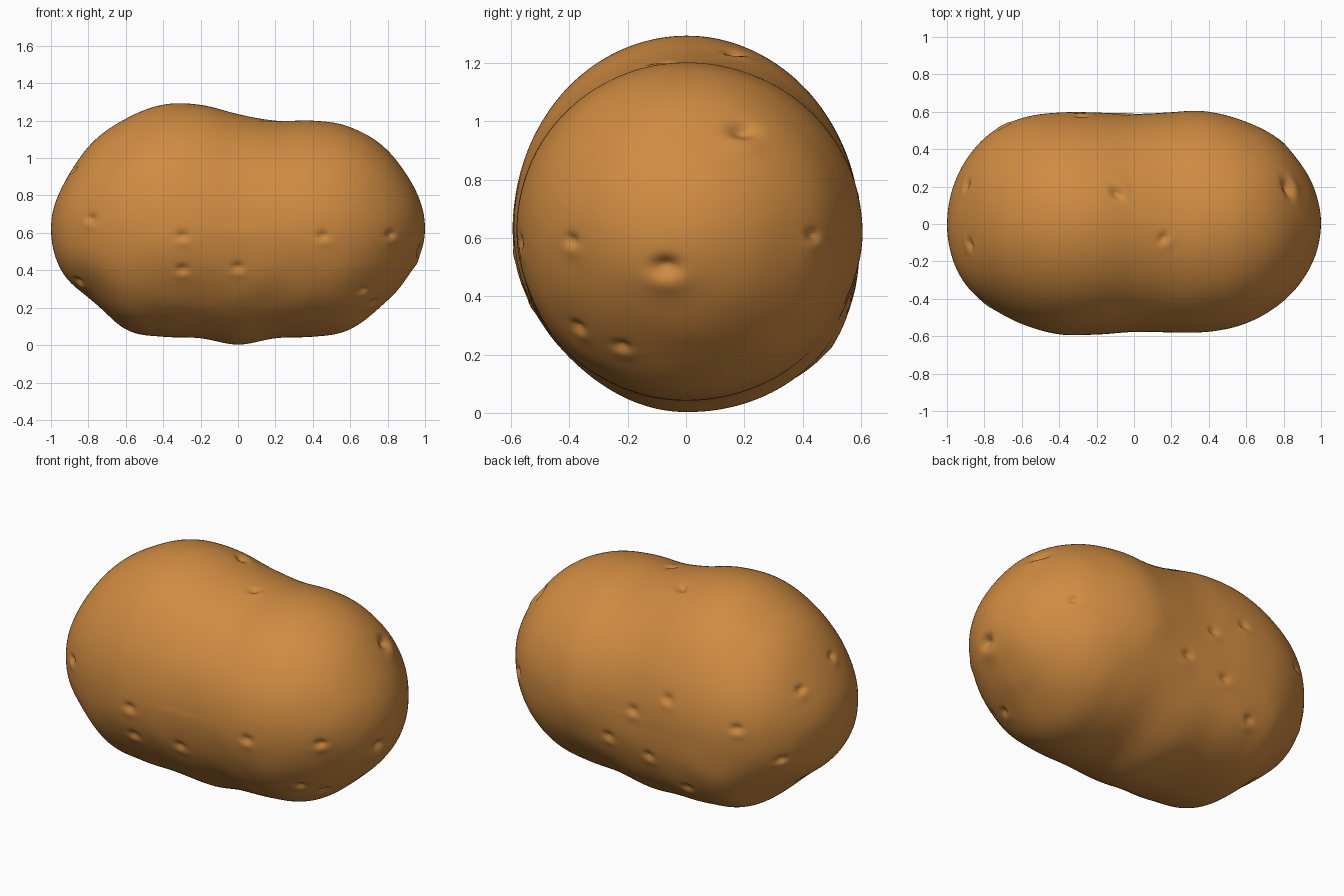
import bpy
import bmesh
from math import cos, sin, pi, exp, sqrt
from mathutils import Vector, noise

default_cube = bpy.data.objects.get("Cube")
if default_cube:
    bpy.data.objects.remove(default_cube, do_unlink=True)

RINGS, SIDES = 240, 240
AXIS_Z = 0.63

# Outline of the tuber at stations along its length
STATIONS = [-.97, -.8, -.6, -.4, -.2, 0, .2, .4, .6, .8, .97]
TOP = [.78, 1.06, 1.21, 1.285, 1.285, 1.235, 1.2, 1.2, 1.165, 1.04, .78]
BOTTOM = [.46, .255, .085, .045, .043, .035, .043, .045, .085, .24, .48]
BACK = [.19, .46, .565, .595, .595, .587, .597, .6, .545, .43, .17]
FRONT = [.19, .42, .535, .59, .59, .575, .58, .575, .53, .41, .17]


def roundness(values):
    """Half-widths divided by those of a unit circle, so the tips stay round."""
    return [v / sqrt(1 - x * x) for v, x in zip(values, STATIONS)]


def smooth_lookup(values, x):
    """Cubic interpolation of a station list, constant past the ends."""
    last = len(STATIONS) - 1
    x = min(max(x, STATIONS[0]), STATIONS[last])
    i = 0
    while i < last - 1 and x > STATIONS[i + 1]:
        i += 1

    def slope(k):
        a, b = max(k - 1, 0), min(k + 1, last)
        return (values[b] - values[a]) / (STATIONS[b] - STATIONS[a])

    h = STATIONS[i + 1] - STATIONS[i]
    t = (x - STATIONS[i]) / h
    ease = t * t * (3 - 2 * t)
    return (values[i] * (1 - ease) + values[i + 1] * ease
            + h * t * (1 - t) * ((1 - t) * slope(i) - t * slope(i + 1)))


def ramp(x, start, end):
    t = min(max((x - start) / (end - start), 0), 1)
    return t * t * (3 - 2 * t)


up = roundness([z - AXIS_Z for z in TOP])
down = roundness([AXIS_Z - z for z in BOTTOM])
back = roundness(BACK)
front = roundness(FRONT)


def ring_point(x, radius, angle):
    c, s = cos(angle), sin(angle)
    power = 2.0
    if c > 0 and s < 0:  # fuller lower back, most of all near one shoulder
        power += 0.2 * ramp(x, 0.4, 0.8)
        power += 0.55 * ramp(x, 0.4, -0.3) * (1 - 0.6 * ramp(x, -0.5, -0.95))
    elif c < 0 and s < 0:  # fuller lower front at the same end
        power += 0.25 * ramp(x, -0.4, -0.8)
    fit = (abs(c) ** power + abs(s) ** power) ** (-1 / power)
    width = smooth_lookup(back if c > 0 else front, x)
    height = smooth_lookup(up if s > 0 else down, x)
    return Vector((x, radius * width * fit * c,
                   AXIS_Z + radius * height * fit * s))


# Loft the body from rings
bm = bmesh.new()
left_tip = bm.verts.new((-1, 0, AXIS_Z))
right_tip = bm.verts.new((1, 0, AXIS_Z))
rings = []
for i in range(1, RINGS):
    t = pi * i / RINGS
    rings.append([bm.verts.new(ring_point(-cos(t), sin(t), 2 * pi * j / SIDES))
                  for j in range(SIDES)])
for j in range(SIDES):
    k = (j + 1) % SIDES
    bm.faces.new((left_tip, rings[0][k], rings[0][j]))
    bm.faces.new((right_tip, rings[-1][j], rings[-1][k]))
    for a, b in zip(rings, rings[1:]):
        bm.faces.new((a[j], a[k], b[k], b[j]))
bmesh.ops.recalc_face_normals(bm, faces=bm.faces)
bm.normal_update()

# Eyes of the tuber: small pits with a swollen lower lip
SMALL_EYES = [
    (-.75, -.38, .67), (-.3, -.55, .59), (-.3, -.52, .42), (0, -.55, .42),
    (.45, -.51, .59), (-.83, -.2, .37), (.8, -.37, .59), (.64, -.34, .32),
    (.8, .45, .61), (.7, -.2, .26), (.16, -.08, 1.2), (-.06, .6, .66),
    (-.29, .53, .78), (-.66, .45, .69), (-.16, .54, .42), (.1, .6, .45),
    (-.8, .3, .52), (-.37, .52, .25), (-.87, .2, .85), (-.86, -.11, .93),
]
LARGE_EYES = [(.97, -.07, .5), (.8, .18, .95)]
TOP_EYE = (-.09, .17, 1.23)

points = [v.co.copy() for v in bm.verts]
normals = [v.normal.copy() for v in bm.verts]
offsets = [0.0] * len(points)


def press_eye(spot, size, depth):
    spot = Vector(spot)
    nearest = min(range(len(points)), key=lambda n: (points[n] - spot).length_squared)
    centre, normal = points[nearest], normals[nearest]
    side = normal.cross(Vector((0, 0, 1))).normalized()
    rise = side.cross(normal)
    for n, p in enumerate(points):
        d = p - centre
        if d.length_squared > (5 * size) ** 2:
            continue
        u, v = d.dot(side) / (1.4 * size), d.dot(rise) / size
        pit = exp(-(u * u + v * v))
        lip = exp(-(u * u + (v + 1.5) ** 2) / 2)
        offsets[n] += depth * (0.3 * lip - pit)


for eye in SMALL_EYES:
    press_eye(eye, 0.021, 0.018)
for eye in LARGE_EYES:
    press_eye(eye, 0.034, 0.032)
press_eye(TOP_EYE, 0.026, 0.026)

# Low ridge the tuber rests on, and gentle unevenness of the skin
for n, p in enumerate(points):
    if p.z < AXIS_Z:
        offsets[n] += 0.032 * exp(-p.x ** 2 / 0.025 - p.y ** 2 / 0.12)
    lower = min(max((0.9 - p.z) / 0.5, 0.2), 1) * ramp(p.z, 0, 0.3)
    offsets[n] += 0.006 * lower * noise.noise(p * 5)
for v, normal, amount in zip(bm.verts, normals, offsets):
    v.co += normal * amount

mesh = bpy.data.meshes.new("potato_body")
bm.to_mesh(mesh)
bm.free()

# Brown skin
skin = bpy.data.materials.new("brown_skin")
skin.use_nodes = True
colour = (0.63, 0.26, 0.054, 1)
skin.diffuse_color = colour
shader = skin.node_tree.nodes["Principled BSDF"]
shader.inputs["Base Color"].default_value = colour
shader.inputs["Roughness"].default_value = 0.8
mesh.materials.append(skin)

body = bpy.data.objects.new("potato_body", mesh)
bpy.context.collection.objects.link(body)
for polygon in mesh.polygons:
    polygon.use_smooth = True
